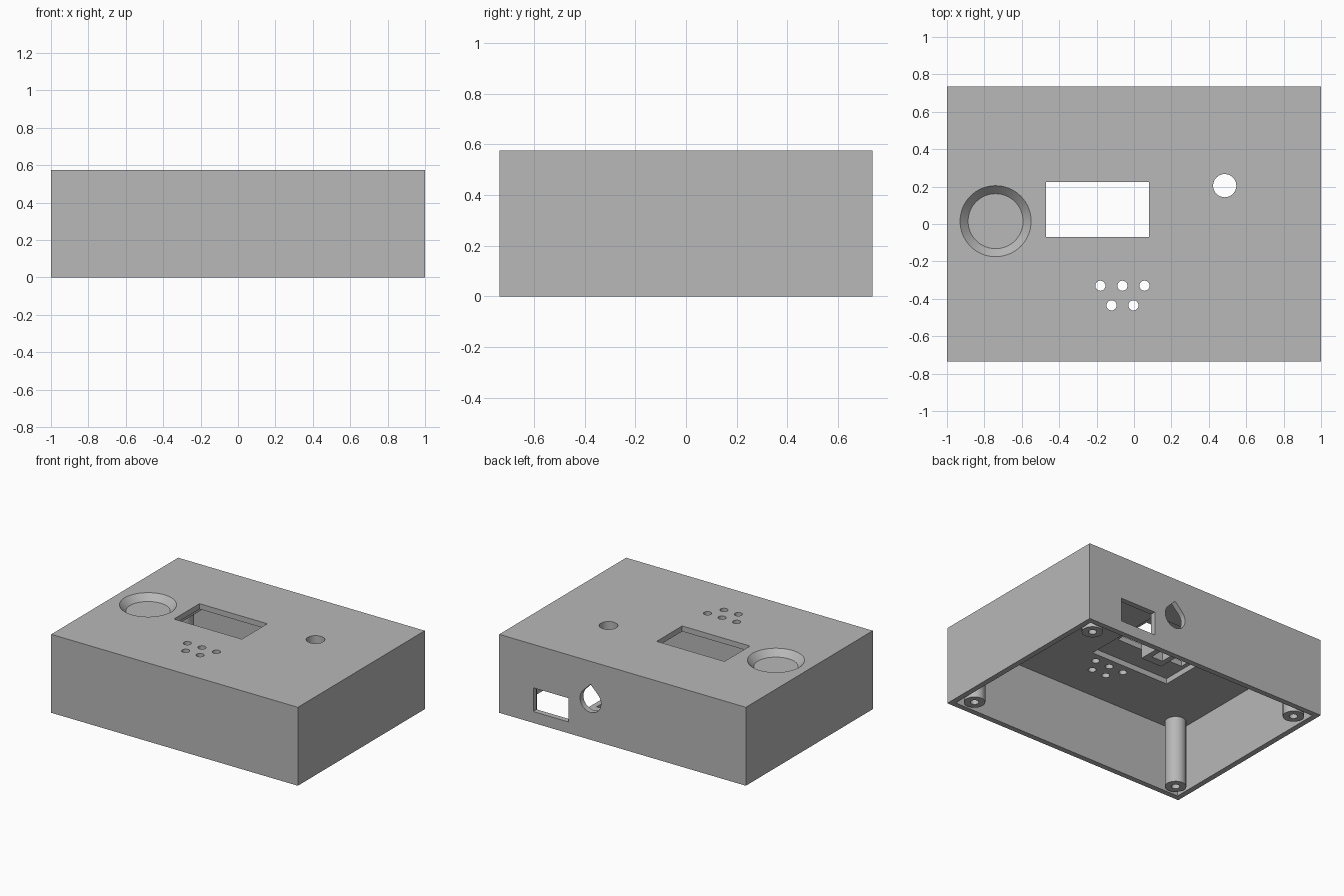
import bpy, bmesh, math
from mathutils import Matrix, Vector

cube = bpy.data.objects.get("Cube")
if cube:
    bpy.data.objects.remove(cube, do_unlink=True)

grey = bpy.data.materials.new("plain_grey")
grey.use_nodes = True
colour = (0.48, 0.48, 0.48, 1)
grey.diffuse_color = colour
grey.node_tree.nodes["Principled BSDF"].inputs["Base Color"].default_value = colour

H = 0.575            # case height
DEPTH = 0.735        # half depth
WALL = 0.04
ROOF = 0.495         # underside of the lid


def finish(name, bm):
    bmesh.ops.recalc_face_normals(bm, faces=bm.faces)
    mesh = bpy.data.meshes.new(name)
    bm.to_mesh(mesh)
    bm.free()
    mesh.materials.append(grey)
    ob = bpy.data.objects.new(name, mesh)
    bpy.context.collection.objects.link(ob)
    return ob


def box(name, x0, x1, y0, y1, z0, z1):
    bm = bmesh.new()
    bmesh.ops.create_cube(bm, size=1)
    for v in bm.verts:
        v.co = Vector(((x0, x1)[v.co.x > 0], (y0, y1)[v.co.y > 0], (z0, z1)[v.co.z > 0]))
    return finish(name, bm)


def cone(name, x, y, z0, z1, r0, r1, sides=48):
    bm = bmesh.new()
    bmesh.ops.create_cone(bm, cap_ends=True, segments=sides, radius1=r0, radius2=r1,
                          depth=z1 - z0, matrix=Matrix.Translation((x, y, (z0 + z1) / 2)))
    return finish(name, bm)


def teardrop(name, x, z, r, y0, y1):
    # Round hole whose top comes to a point
    bm = bmesh.new()
    angles = [math.radians(135 + 270 * i / 36) for i in range(37)]
    points = [(r * math.cos(a), r * math.sin(a)) for a in angles] + [(0, r * math.sqrt(2))]
    face = bm.faces.new([bm.verts.new((x + px, y0, z + pz)) for px, pz in points])
    new = bmesh.ops.extrude_face_region(bm, geom=[face])["geom"]
    bmesh.ops.translate(bm, vec=(0, y1 - y0, 0),
                        verts=[g for g in new if isinstance(g, bmesh.types.BMVert)])
    return finish(name, bm)


def cut(target, cutters):
    for c in cutters:
        c.hide_render = True
        mod = target.modifiers.new("cut", "BOOLEAN")
        mod.operation = "DIFFERENCE"
        mod.solver = "EXACT"
        mod.object = c
    # Bake the cuts, then drop the cutters
    deps = bpy.context.evaluated_depsgraph_get()
    baked = bpy.data.meshes.new_from_object(target.evaluated_get(deps))
    target.modifiers.clear()
    target.data = baked
    for c in cutters:
        bpy.data.objects.remove(c, do_unlink=True)


def smooth(ob):
    bpy.ops.object.select_all(action="DESELECT")
    ob.select_set(True)
    bpy.context.view_layer.objects.active = ob
    bpy.ops.object.shade_smooth_by_angle(angle=math.radians(30))


# Open-bottomed case with all its openings
case = box("case", -1, 1, -DEPTH, DEPTH, 0, H)
inner = DEPTH - WALL
cutters = [
    box("cavity", WALL - 1, 1 - WALL, -inner, inner, -0.1, ROOF),
    box("screen_pocket", -0.50, 0.14, -0.26, 0.38, ROOF - 0.05, 0.535),
    box("screen_window", -0.47, 0.08, -0.07, 0.225, 0.45, 0.7),
    cone("dish", -0.74, 0.015, 0.53, 0.595, 0.147, 0.209, 64),
    cone("button_hole", 0.485, 0.205, 0.4, 0.7, 0.062, 0.062),
    box("port", 0.437, 0.724, 0.6, 0.85, 0.083, 0.257),
    teardrop("cable_hole", 0.26, 0.286, 0.085, 0.6, 0.85),
]
for y, xs in ((-0.33, (-0.18, -0.062, 0.056)), (-0.435, (-0.12, -0.003))):
    cutters += [cone("sound_hole", x, y, 0.4, 0.7, 0.027, 0.027, 32) for x in xs]
cut(case, cutters)
smooth(case)

# Screw posts in the four corners
for sx, side in ((1, "left"), (-1, "right")):
    for sy, end in ((1, "back"), (-1, "front")):
        x, y = sx * 0.87, sy * 0.608
        post = cone(f"screw_post_{end}_{side}", x, y, 0, ROOF + 0.01, 0.071, 0.071)
        cut(post, [cone("bore", x, y, -0.1, 0.35, 0.028, 0.028, 32)])
        smooth(post)

# Cable rest behind the teardrop hole, with a slot for a tie
rest = box("cable_rest", 0.16, 0.33, 0.47, inner + 0.01, 0.06, 0.19)
cut(rest, [box("tie_slot", 0.2, 0.29, 0.53, 0.62, 0, 0.3)])
